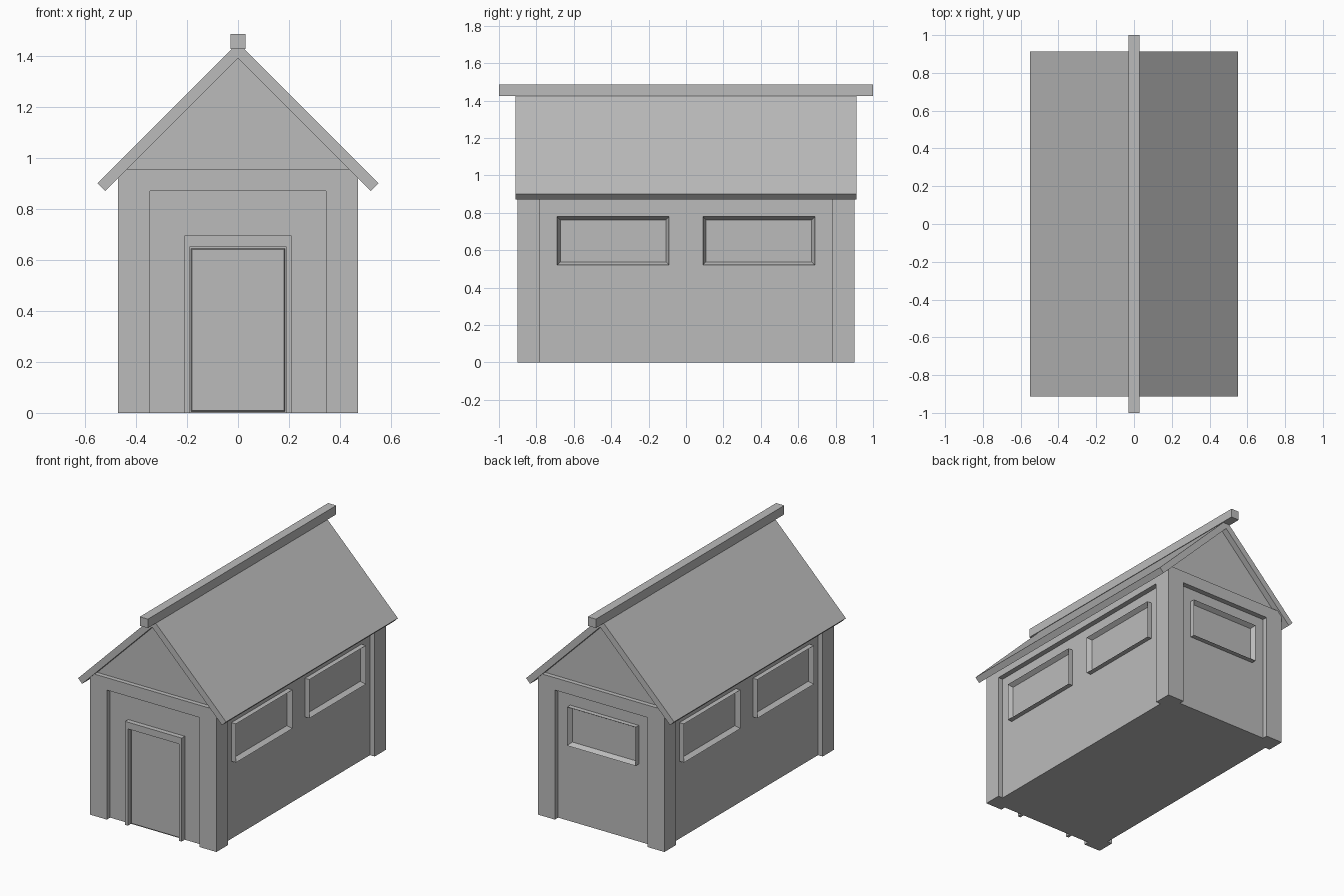
import bpy, bmesh
from mathutils import Vector

if "Cube" in bpy.data.objects:
    bpy.data.objects.remove(bpy.data.objects["Cube"], do_unlink=True)

GREY = (0.5, 0.5, 0.5, 1)
mat = bpy.data.materials.new("plain grey")
mat.use_nodes = True
mat.diffuse_color = GREY
mat.node_tree.nodes["Principled BSDF"].inputs["Base Color"].default_value = GREY

HX, HY = 0.47, 0.90        # half size of the outer frame
REC = 0.035                # depth of the recessed wall panels
BEAM_LOW, BEAM_TOP = 0.87, 0.953


def finish(name, bm):
    bmesh.ops.recalc_face_normals(bm, faces=bm.faces)
    mesh = bpy.data.meshes.new(name)
    bm.to_mesh(mesh)
    bm.free()
    mesh.materials.append(mat)
    obj = bpy.data.objects.new(name, mesh)
    bpy.context.collection.objects.link(obj)
    return obj


def prism(name, outline, axis, lo, hi):
    """Extrude a 2D outline along y (outline in x, z) or z (outline in x, y)."""
    bm = bmesh.new()
    place = (lambda a, b: (a, lo, b)) if axis == "y" else (lambda a, b: (a, b, lo))
    face = bm.faces.new([bm.verts.new(place(a, b)) for a, b in outline])
    new = bmesh.ops.extrude_face_region(bm, geom=[face])["geom"]
    shift = Vector((0, hi - lo, 0)) if axis == "y" else Vector((0, 0, hi - lo))
    bmesh.ops.translate(bm, vec=shift, verts=[v for v in new if isinstance(v, bmesh.types.BMVert)])
    return finish(name, bm)


def box_mesh(lo, hi):
    bm = bmesh.new()
    bmesh.ops.create_cube(bm, size=1)
    lo, hi = Vector(lo), Vector(hi)
    for v in bm.verts:
        v.co = (lo + hi) / 2 + v.co * (hi - lo)
    return bm


def mirrored(half):
    """Close a right-hand outline with its reflection in x."""
    return half + [(-x, y) for x, y in reversed(half) if x > 0]


def window(name, lo, hi, normal):
    """Box whose outward face is inset to leave a raised frame around the pane."""
    bm = box_mesh(lo, hi)
    bm.normal_update()
    front = [f for f in bm.faces if f.normal.dot(Vector(normal)) > 0.9]
    bmesh.ops.inset_individual(bm, faces=front, thickness=0.025, depth=-0.03)
    finish(name, bm)


# Walls with corner posts: one notched floor plan
corner = [(HX - REC, 0.78), (HX, 0.78), (HX, HY), (0.345, HY), (0.345, HY - REC)]
right_side = [(x, -y) for x, y in reversed(corner)] + corner
prism("walls", mirrored(right_side), "z", 0, BEAM_LOW)

# Beam ring, gable block, roof and ridge
finish("top_beam", box_mesh((-HX, -HY, BEAM_LOW), (HX, HY, BEAM_TOP)))
prism("gable", [(0.45, 0.95), (0, 1.40), (-0.45, 0.95)], "y", -0.87, 0.87)
prism("roof", [(0, 1.45), (0.55, 0.90), (0.52, 0.87), (0, 1.39), (-0.52, 0.87), (-0.55, 0.90)],
      "y", -0.912, 0.912)
finish("ridge_beam", box_mesh((-0.03, -1, 1.425), (0.03, 1, 1.485)))

# Side windows
for side, label in ((1, "left"), (-1, "right")):
    for end, place in ((-1, "front"), (1, "back")):
        xs = sorted((side * 0.42, side * (HX - 0.002)))
        ys = sorted((end * 0.09, end * 0.69))
        window(f"{label}_{place}_window", (xs[0], ys[0], 0.52), (xs[1], ys[1], 0.78), (side, 0, 0))

# Back window
window("back_window", (-0.255, 0.85, 0.52), (0.255, HY - 0.002, 0.78), (0, 1, 0))

# Door frame and chamfered door leaf
prism("door_frame", mirrored([(0.19, 0.65), (0.19, 0), (0.21, 0), (0.21, 0.695)]),
      "y", -HY + 0.002, -0.85)
door = box_mesh((-0.19, -0.876, 0), (0.19, -0.85, 0.65))
for v in door.verts:
    if v.co.y < -0.87:
        v.co.x *= 0.18 / 0.19
        v.co.z += 0.01 if v.co.z < 0.3 else -0.01
finish("door", door)
